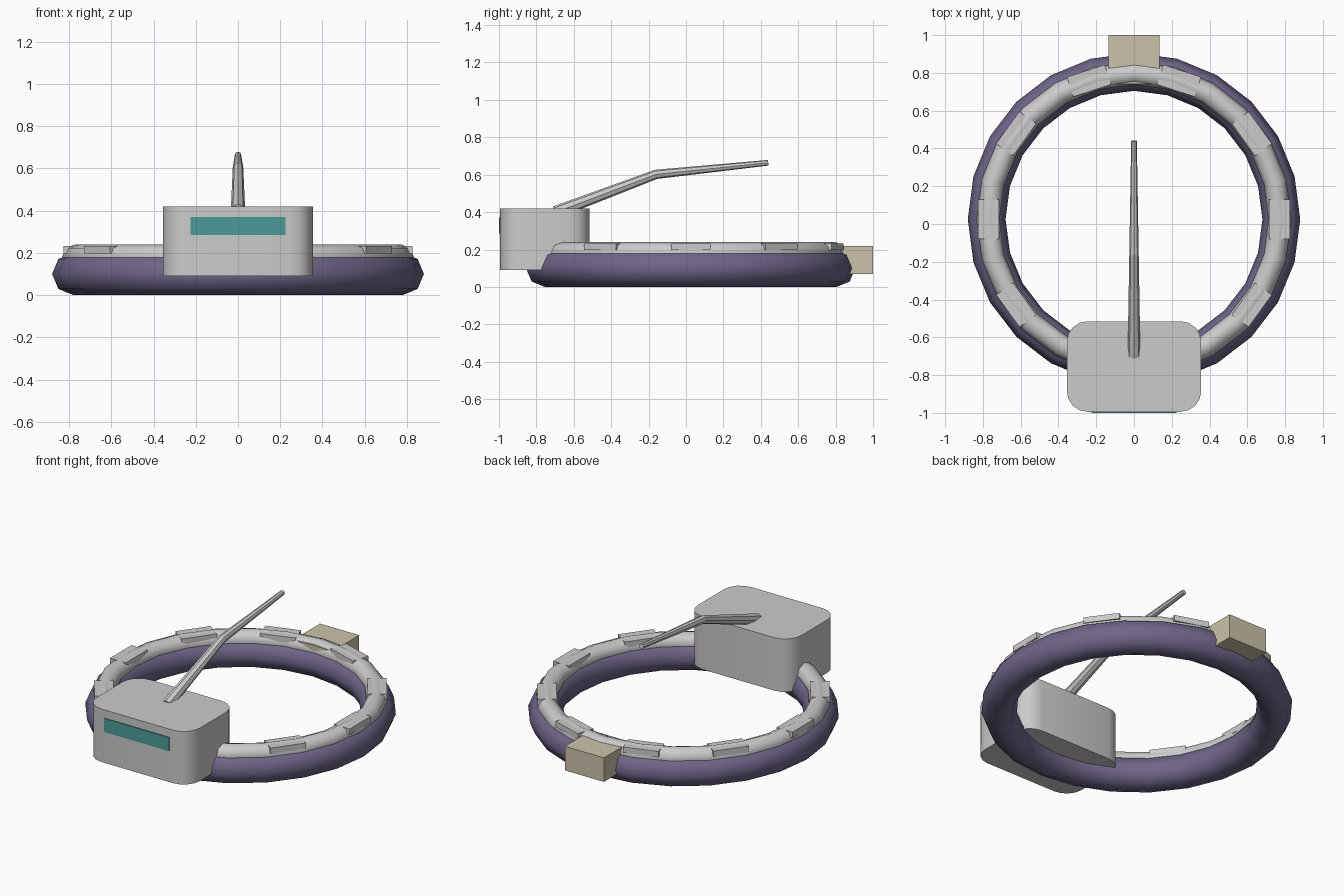
import bpy, bmesh, math
from mathutils import Vector, Matrix

if "Cube" in bpy.data.objects:
    bpy.data.objects.remove(bpy.data.objects["Cube"])

CY = 0.025  # centre of the rings in y


def material(name, rgb):
    m = bpy.data.materials.new(name)
    m.diffuse_color = (*rgb, 1)
    m.use_nodes = True
    m.node_tree.nodes["Principled BSDF"].inputs["Base Color"].default_value = m.diffuse_color
    return m


def box(name, lo, hi, mat=None):
    lo, hi = Vector(lo), Vector(hi)
    bpy.ops.mesh.primitive_cube_add(size=1, location=(lo + hi) / 2)
    ob = bpy.context.object
    ob.name = name
    ob.scale = hi - lo
    bpy.ops.object.transform_apply(location=False, rotation=False, scale=True)
    if mat:
        ob.data.materials.append(mat)
    return ob


def ring(name, major, minor, z, segs, sides, mat=None):
    bpy.ops.mesh.primitive_torus_add(major_radius=major, minor_radius=minor,
                                     major_segments=segs, minor_segments=sides,
                                     location=(0, CY, z))
    ob = bpy.context.object
    ob.name = name
    bpy.ops.object.shade_smooth_by_angle(angle=math.radians(50))
    if mat:
        ob.data.materials.append(mat)
    return ob


purple = material("purple", (0.16, 0.13, 0.25))
teal = material("teal", (0.07, 0.33, 0.32))
beige = material("beige", (0.60, 0.54, 0.40))

# Padded base ring with the hard tube on top
ring("base_ring", 0.78, 0.10, 0.10, 24, 8, purple)
ring("top_tube", 0.773, 0.06, 0.18, 24, 8)

# Ten small pads set into the tube
for i in range(10):
    a = math.radians(36 * i)
    pad = box("pad_%d" % i, (-0.055, -0.105, -0.018), (0.055, 0.105, 0.018))
    pad.rotation_euler.z = a
    pad.location = (0.771 * math.cos(a), CY + 0.771 * math.sin(a), 0.215)

# Rear clasp
box("rear_clasp", (-0.135, 0.74, 0.07), (0.135, 1.0, 0.22), beige)

# Front housing with rounded upright corners
housing = box("housing", (-0.356, -0.994, 0.09), (0.356, -0.515, 0.42))
bm = bmesh.new()
bm.from_mesh(housing.data)
upright = [e for e in bm.edges
           if abs(e.verts[0].co.z - e.verts[1].co.z) > 0.1]
bmesh.ops.bevel(bm, geom=upright, offset=0.11, segments=4, profile=0.5,
                affect='EDGES')
bm.to_mesh(housing.data)
bm.free()
bpy.context.view_layer.objects.active = housing
bpy.ops.object.shade_smooth_by_angle(angle=math.radians(30))

# Display panel on the front
box("display_panel", (-0.225, -1.0, 0.285), (0.225, -0.98, 0.37), teal)

# Tapered bent arm: y, z, radius, section tilt
path = [(-0.70, 0.398, 0.034, 20), (-0.16, 0.602, 0.025, 13),
        (0.44, 0.664, 0.015, 6)]
N = 8
bm = bmesh.new()
rows = []
for y, z, r, tilt in path:
    rot = Matrix.Rotation(math.radians(tilt), 3, 'X')
    rows.append([bm.verts.new(Vector((0, y, z)) + rot @ Vector(
        (r * math.cos(2 * math.pi * k / N), 0,
         r * math.sin(2 * math.pi * k / N)))) for k in range(N)])
for a, b in zip(rows, rows[1:]):
    for k in range(N):
        bm.faces.new((a[k], a[(k + 1) % N], b[(k + 1) % N], b[k]))
bm.faces.new(rows[0])
bm.faces.new(rows[-1])
bmesh.ops.recalc_face_normals(bm, faces=bm.faces)
mesh = bpy.data.meshes.new("arm")
bm.to_mesh(mesh)
bm.free()
bpy.context.collection.objects.link(bpy.data.objects.new("arm", mesh))
